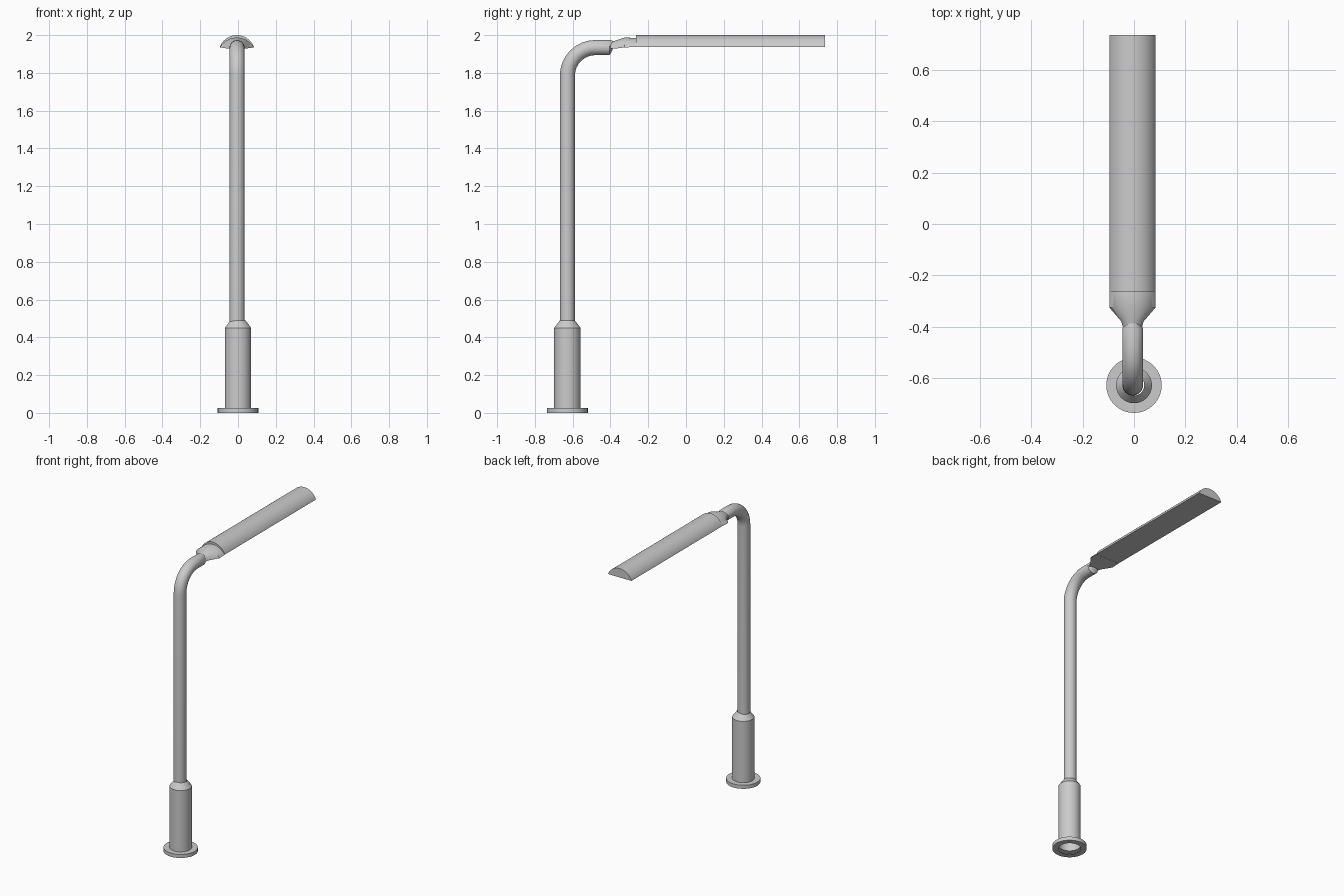
import bpy
from math import sin, cos, pi, asin

if "Cube" in bpy.data.objects:
    bpy.data.objects.remove(bpy.data.objects["Cube"])

POLE_X, POLE_Y, POLE_R = -0.005, -0.628, 0.04
HEAD_X = -0.006
SIDES = 32


def loft(name, rings, cap_start=False, cap_end=False):
    """Skin a list of equal-length closed rings into one object."""
    n = len(rings[0])
    verts = [p for ring in rings for p in ring]
    faces = []
    for i in range(len(rings) - 1):
        for j in range(n):
            k = (j + 1) % n
            faces.append((i * n + j, i * n + k, (i + 1) * n + k, (i + 1) * n + j))
    if cap_start:
        faces.append(tuple(reversed(range(n))))
    if cap_end:
        faces.append(tuple(range((len(rings) - 1) * n, len(rings) * n)))
    mesh = bpy.data.meshes.new(name)
    mesh.from_pydata(verts, [], faces)
    obj = bpy.data.objects.new(name, mesh)
    bpy.context.collection.objects.link(obj)
    bpy.ops.object.select_all(action='DESELECT')
    obj.select_set(True)
    bpy.context.view_layer.objects.active = obj
    bpy.ops.object.mode_set(mode='EDIT')
    bpy.ops.mesh.select_all(action='SELECT')
    bpy.ops.mesh.normals_make_consistent(inside=False)
    bpy.ops.object.mode_set(mode='OBJECT')
    bpy.ops.object.shade_smooth_by_angle(angle=0.6)
    return obj


def flat_ring(x, y, r, z):
    return [(x + r * cos(2 * pi * j / SIDES), y + r * sin(2 * pi * j / SIDES), z)
            for j in range(SIDES)]


def tube_ring(y, z, tilt, r):
    """Circle across a path in the YZ plane; tilt 0 = path going up."""
    ring = []
    for j in range(SIDES):
        a = 2 * pi * j / SIDES
        u = r * sin(a)
        ring.append((POLE_X + r * cos(a), y + u * cos(tilt), z - u * sin(tilt)))
    return ring


def dome_ring(y, half_w, z0, z1, n=24):
    """Circular-arc dome with a flat underside."""
    h = z1 - z0
    rad = (half_w ** 2 + h ** 2) / (2 * h)
    sweep = asin(min(1, half_w / rad))
    return [(HEAD_X + rad * sin(t), y, z1 - rad + rad * cos(t))
            for t in (-sweep + 2 * sweep * i / n for i in range(n + 1))]


# Flange and hollow base sleeve, open underneath
base_profile = [(0.07, 0), (0.108, 0), (0.108, 0.025), (0.07, 0.025),
                (0.07, 0.45), (POLE_R, 0.49)]
loft("base_sleeve", [flat_ring(0, POLE_Y, r, z) for r, z in base_profile])

# Pole with its bent arm
BEND, ARM_Z = 0.148, 1.934
rings = [tube_ring(POLE_Y, 0.485, 0, POLE_R)]
for i in range(9):
    a = pi / 2 * i / 8
    rings.append(tube_ring(POLE_Y + BEND * (1 - cos(a)),
                           ARM_Z - BEND + BEND * sin(a), a, POLE_R))
rings.append(tube_ring(-0.405, ARM_Z, pi / 2, POLE_R))
rings.append(tube_ring(-0.388, 1.946, pi / 2, 0.024))
loft("pole", rings, cap_end=True)

# Flared adapter between arm and lamp
adapter = [(-0.40, 0.038, 1.928, 1.966), (-0.38, 0.043, 1.928, 1.969),
           (-0.325, 0.09, 1.935, 1.987), (-0.265, 0.09, 1.937, 1.985)]
loft("lamp_adapter", [dome_ring(*s) for s in adapter], True, True)

# Long half-round lamp housing
loft("lamp_housing", [dome_ring(y, 0.09, 1.938, 2.0) for y in (-0.265, 0.735)],
     True, True)
